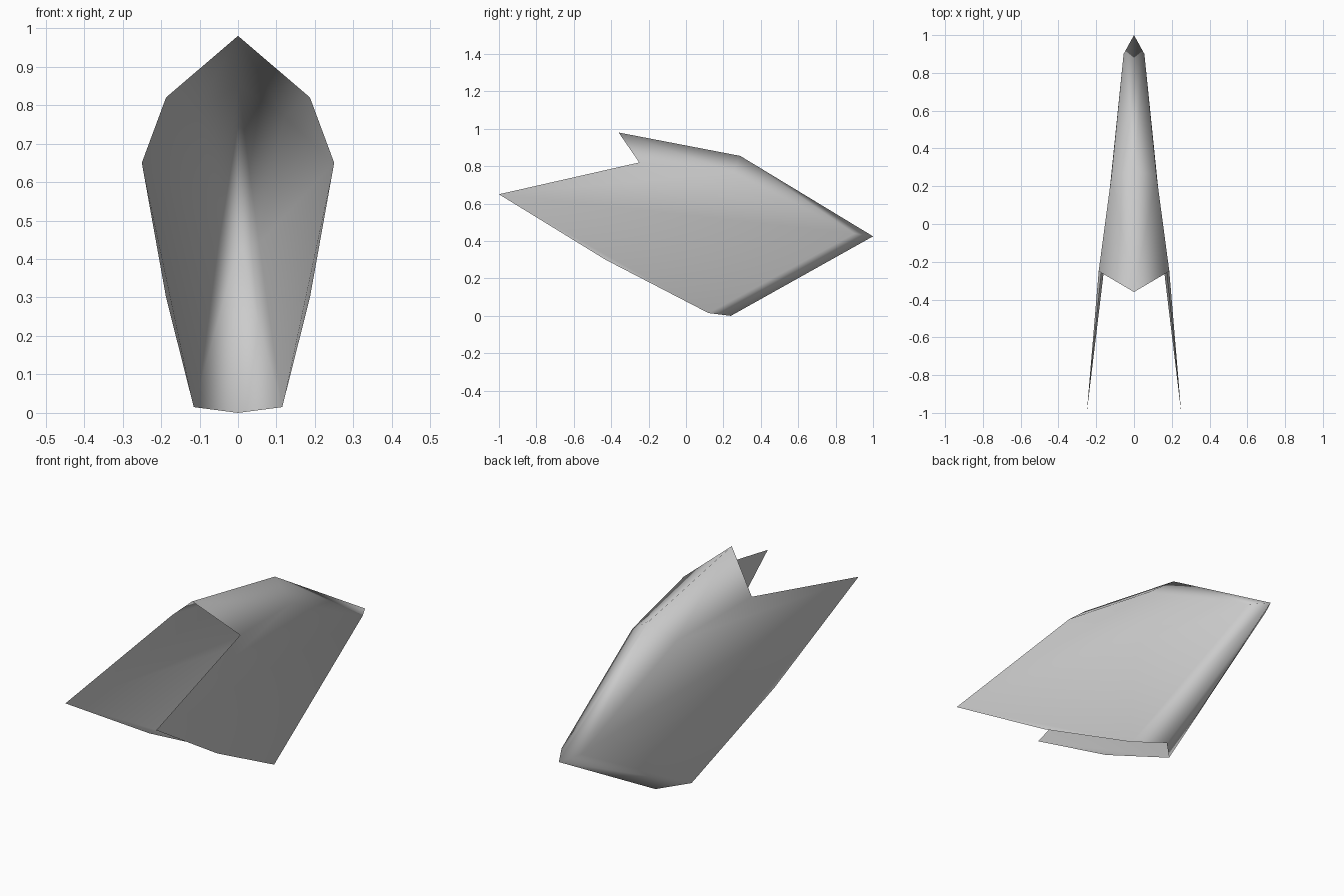
import bpy, bmesh

cube = bpy.data.objects.get("Cube")
if cube:
    bpy.data.objects.remove(cube)

# Single grey finish
grey = bpy.data.materials.new("plain_grey")
grey.use_nodes = True
colour = (0.6, 0.6, 0.6, 1)
grey.diffuse_color = colour
grey.node_tree.nodes["Principled BSDF"].inputs["Base Color"].default_value = colour

# Key points of the left half of the folded shell
points = {
    "peak": (0, -0.36, 0.98), "crown": (0, 0.29, 0.855),
    "tail": (0, 1, 0.425), "keel": (0, 0.24, 0),
    "notch": (0.187, -0.25, 0.82), "shoulder": (0.12, 0.25, 0.77),
    "tail_side": (0.055, 0.9, 0.44), "foot": (0.115, 0.12, 0.015),
    "lower_edge": (0.187, -0.43, 0.3), "front_tip": (0.25, -1, 0.65),
}
panels = [
    "peak notch shoulder crown",                # roof
    "crown shoulder tail_side tail",            # rear slope
    "tail tail_side foot keel",                 # rear strip
    "notch front_tip shoulder",                 # side wall
    "front_tip tail_side shoulder",
    "front_tip foot tail_side",
    "front_tip lower_edge foot",
]

bm = bmesh.new()
verts = {name: bm.verts.new(co) for name, co in points.items()}
for panel in panels:
    bm.faces.new([verts[name] for name in panel.split()])

# Mirror onto the right half and weld along the centre
geom = bm.verts[:] + bm.edges[:] + bm.faces[:]
bmesh.ops.mirror(bm, geom=geom, axis='X', merge_dist=0.001)
bmesh.ops.remove_doubles(bm, verts=bm.verts[:], dist=0.001)
bmesh.ops.recalc_face_normals(bm, faces=bm.faces[:])

# Outer side faces up at the roof
roof = max(bm.faces, key=lambda f: f.calc_center_median().z)
if roof.normal.z < 0:
    bmesh.ops.reverse_faces(bm, faces=bm.faces[:])
for face in bm.faces:
    face.smooth = True

mesh = bpy.data.meshes.new("folded_shell")
bm.to_mesh(mesh)
bm.free()
mesh.materials.append(grey)
shell = bpy.data.objects.new("folded_shell", mesh)
bpy.context.collection.objects.link(shell)
